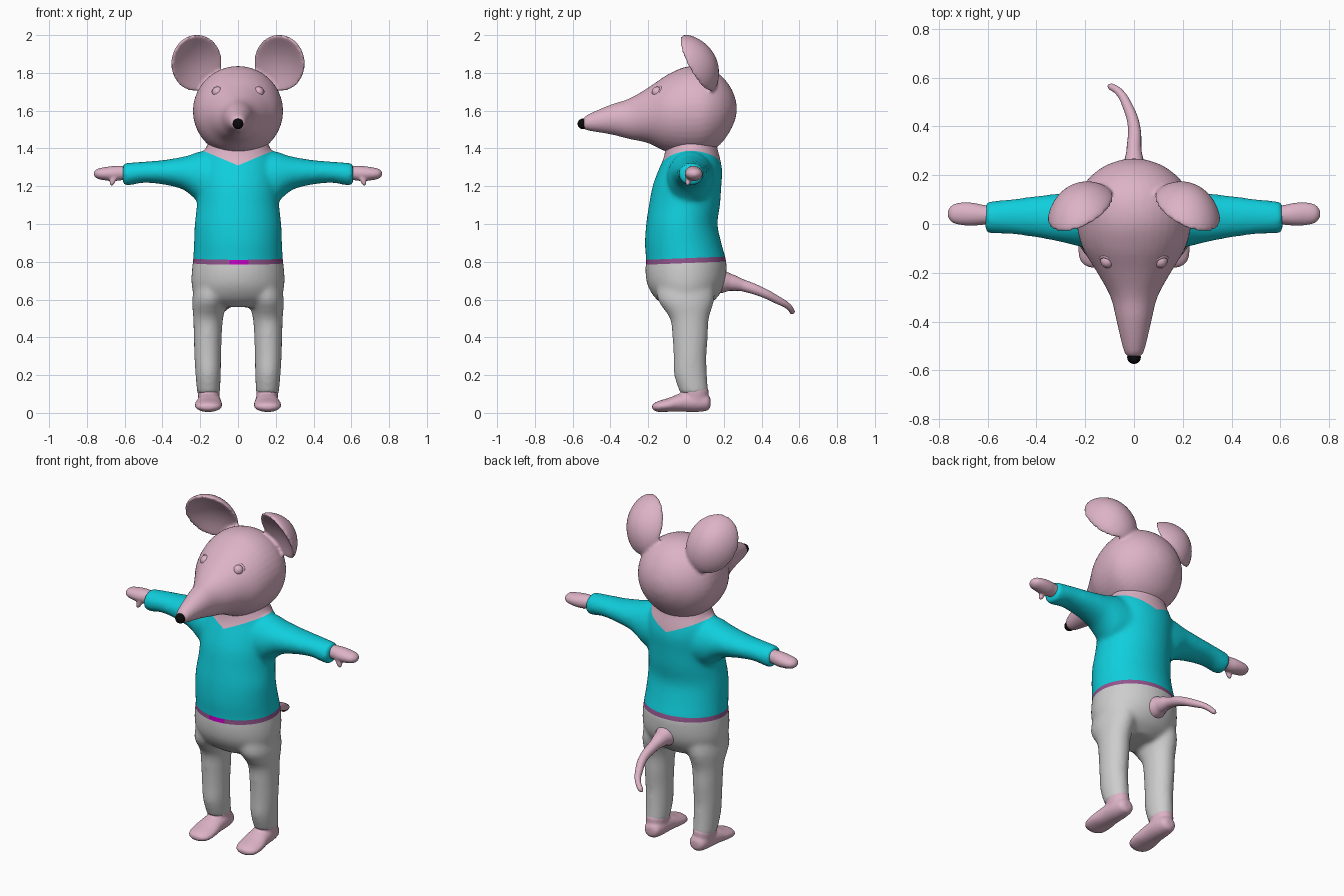
import bpy, bmesh, math
from mathutils import Matrix, Vector

cube = bpy.data.objects.get("Cube")
if cube:
    bpy.data.objects.remove(cube, do_unlink=True)


def material(name, rgb):
    mat = bpy.data.materials.new(name)
    mat.use_nodes = True
    mat.diffuse_color = (*rgb, 1)
    mat.node_tree.nodes["Principled BSDF"].inputs["Base Color"].default_value = (*rgb, 1)
    return mat


PINK = material("pink skin", (.72, .45, .56))
TEAL = material("turquoise shirt", (.005, .62, .72))
GREY = material("light grey trousers", (.61, .61, .61))
PURPLE = material("purple belt", (.29, .09, .27))
MAGENTA = material("magenta buckle", (.57, 0, .57))
BLACK = material("black nose", (.003, .003, .003))


def spline(rows, steps=4):
    """Catmull-Rom interpolation of section rows."""
    rows = [Vector(r) for r in rows]
    out = []
    for i in range(len(rows) - 1):
        p0, p1, p2 = rows[max(i - 1, 0)], rows[i], rows[i + 1]
        p3 = rows[min(i + 2, len(rows) - 1)]
        for k in range(steps):
            t = k / steps
            out.append(p1 + (p2 - p0) * (t / 2)
                       + (p0 * 2 - p1 * 5 + p2 * 4 - p3) * (t * t / 2)
                       + (p1 * 3 - p0 - p2 * 3 + p3) * (t ** 3 / 2))
    return out + [rows[-1]]


def loft(bm, axis, rows, side=1, n=40):
    """Ellipses along an axis: rows of (position, centre a, centre b, radius a, radius b)."""
    rings = []
    for t, a, b, ra, rb in spline(rows):
        ring = []
        for i in range(n):
            ang = math.tau * i / n
            co = [a + ra * math.cos(ang), b + rb * math.sin(ang)]
            co.insert("XYZ".index(axis), t)
            ring.append(bm.verts.new((co[0] * side, co[1], co[2])))
        rings.append(ring)
    for r, s in zip(rings, rings[1:]):
        for i in range(n):
            j = (i + 1) % n
            bm.faces.new((r[i], r[j], s[j], s[i]))
    bm.faces.new(rings[0])
    bm.faces.new(rings[-1])


def ball(bm, centre, size):
    mat = Matrix.Translation(centre) @ Matrix.Diagonal((*size, 1))
    bmesh.ops.create_uvsphere(bm, u_segments=32, v_segments=20, radius=1, matrix=mat)


def finish(name, bm, mats, voxel=0, smooth=0):
    """Turn a bmesh into an object, fusing overlapping volumes if asked."""
    bmesh.ops.recalc_face_normals(bm, faces=bm.faces)
    me = bpy.data.meshes.new(name)
    bm.to_mesh(me)
    bm.free()
    ob = bpy.data.objects.new(name, me)
    bpy.context.collection.objects.link(ob)
    if voxel:
        mod = ob.modifiers.new("fuse", 'REMESH')
        mod.mode, mod.voxel_size = 'VOXEL', voxel
        mod = ob.modifiers.new("soften", 'SMOOTH')
        mod.factor, mod.iterations = .5, smooth
        dg = bpy.context.evaluated_depsgraph_get()
        baked = bpy.data.meshes.new_from_object(ob.evaluated_get(dg))
        ob.modifiers.clear()
        ob.data = baked
    ob.data.materials.clear()
    for m in mats:
        ob.data.materials.append(m)
    ob.data.shade_smooth()
    return ob


# Clothed body: torso, sleeves and trouser legs fused together
bm = bmesh.new()
loft(bm, "Z", [
    (.56, 0, 0, .12, .1), (.6, 0, 0, .222, .155), (.65, 0, 0, .241, .192),
    (.7, 0, 0, .247, .21), (.76, 0, 0, .244, .215), (.81, 0, 0, .238, .212),
    (.9, 0, -.015, .233, .202), (1, 0, -.022, .229, .189), (1.1, 0, -.008, .218, .188),
    (1.2, 0, .005, .215, .182), (1.28, 0, .022, .213, .17), (1.34, 0, .03, .203, .152),
    (1.38, 0, .03, .182, .142), (1.42, 0, .028, .163, .135), (1.47, 0, .03, .15, .13)])
for s in (1, -1):
    loft(bm, "X", [
        (.1, .025, 1.24, .13, .14), (.2, .023, 1.248, .12, .135), (.25, .024, 1.26, .11, .107),
        (.3, .026, 1.27, .1, .084), (.4, .03, 1.274, .085, .064), (.5, .03, 1.274, .072, .056),
        (.57, .028, 1.265, .067, .06), (.61, .028, 1.263, .064, .058)], s)
    loft(bm, "Z", [
        (.7, .125, 0, .1, .15), (.6, .148, 0, .094, .15), (.5, .158, .018, .079, .103),
        (.4, .16, .022, .074, .094), (.3, .16, .021, .071, .087), (.2, .158, .024, .067, .087),
        (.1, .156, .045, .06, .075)], s)
body = finish("clothed_body", bm, [TEAL, GREY, PURPLE, MAGENTA, PINK], .012, 10)

# Cut clean colour borders for the belt, buckle and collar
BELT, HALF, SLOPE = .806, .013, .04
cuts = [((0, 0, BELT + HALF), (0, -SLOPE, 1)), ((0, 0, BELT - HALF), (0, -SLOPE, 1)),
        ((-.045, 0, 0), (1, 0, 0)), ((.055, 0, 0), (1, 0, 0)),
        ((0, 0, 1.31), (.42, 0, -1)), ((0, 0, 1.31), (-.42, 0, -1))]
bm = bmesh.new()
bm.from_mesh(body.data)
for co, no in cuts:
    bmesh.ops.bisect_plane(bm, geom=bm.verts[:] + bm.edges[:] + bm.faces[:],
                           plane_co=co, plane_no=no, dist=1e-5)
for f in bm.faces:
    c = f.calc_center_median()
    d = c.z - SLOPE * c.y - BELT
    if c.z > 1.31 + .42 * abs(c.x):
        f.material_index = 4
    elif abs(d) < HALF:
        f.material_index = 3 if c.y < 0 and -.045 < c.x < .055 else 2
    else:
        f.material_index = 0 if d > 0 else 1
bm.to_mesh(body.data)
bm.free()

# Head: skull and long snout, dished ears, eyes
bm = bmesh.new()
loft(bm, "Y", [
    (-.545, 0, 1.532, .022, .022), (-.52, 0, 1.537, .042, .042), (-.4, 0, 1.553, .071, .078),
    (-.3, 0, 1.557, .096, .107), (-.2, 0, 1.575, .15, .147), (-.1, 0, 1.585, .21, .204),
    (0, 0, 1.596, .235, .236), (.1, 0, 1.6, .234, .23), (.18, 0, 1.605, .192, .185),
    (.235, 0, 1.61, .125, .115), (.262, 0, 1.61, .055, .05), (.268, 0, 1.61, .01, .01)])
pose = (Matrix.Translation((.218, .06, 1.85)) @ Matrix.Rotation(math.radians(-22), 4, 'Z')
        @ Matrix.Rotation(math.radians(25), 4, 'X') @ Matrix.Rotation(math.radians(25), 4, 'Y'))
for s in (1, -1):
    ear = bmesh.ops.create_uvsphere(bm, u_segments=40, v_segments=28, radius=1)["verts"]
    for v in ear:
        x, y, z = v.co
        depth = (.05 if y > 0 else .022) * y + .05 * y * y
        p = pose @ Vector((.14 * x, depth, .17 * z))
        v.co = (p.x * s, p.y, p.z)
finish("head_and_ears", bm, [PINK], .009, 5)

for s, label in ((1, "left"), (-1, "right")):
    # Eyeball with a thin lid rim
    bm = bmesh.new()
    ball(bm, (.108 * s, -.152, 1.698), (.029, .029, .029))
    finish(label + "_eye", bm, [PINK])
    bpy.ops.mesh.primitive_torus_add(major_radius=.031, minor_radius=.007, major_segments=32,
                                     minor_segments=10, location=(.108 * s, -.153, 1.7),
                                     rotation=(math.radians(62), 0, math.radians(28 * s)))
    lid = bpy.context.object
    lid.name = label + "_eyelid"
    lid.data.materials.append(PINK)
    lid.data.shade_smooth()

    # Mitten hand with a small thumb pointing down
    bm = bmesh.new()
    loft(bm, "X", [
        (.56, .035, 1.27, .04, .038), (.61, .037, 1.27, .04, .038), (.66, .04, 1.267, .047, .04),
        (.71, .042, 1.266, .046, .034), (.745, .042, 1.266, .036, .026),
        (.763, .042, 1.266, .014, .01)], s)
    loft(bm, "Z", [(1.27, .645, .02, .03, .022), (1.235, .66, .012, .018, .016),
                   (1.212, .668, .01, .012, .012), (1.203, .669, .01, .005, .005)], s)
    finish(label + "_hand", bm, [PINK], .006, 4)

    # Foot and ankle
    bm = bmesh.new()
    loft(bm, "Y", [
        (.13, .15, .055, .02, .02), (.115, .15, .055, .045, .042), (.06, .151, .06, .058, .055),
        (-.02, .153, .056, .064, .05), (-.09, .156, .043, .073, .037), (-.145, .157, .034, .066, .029),
        (-.172, .157, .032, .042, .018), (-.18, .157, .032, .012, .006)], s)
    loft(bm, "Z", [(.03, .153, .05, .05, .06), (.09, .155, .048, .057, .07),
                   (.125, .156, .045, .058, .074), (.14, .156, .045, .05, .065)], s)
    finish(label + "_foot", bm, [PINK], .008, 5)

# Nose tip
bm = bmesh.new()
ball(bm, (0, -.546, 1.53), (.028, .028, .028))
finish("nose", bm, [BLACK])

# Tail: tapered curve with a flared root
curve = bpy.data.curves.new("tail", 'CURVE')
curve.dimensions = '3D'
curve.bevel_depth, curve.bevel_resolution, curve.use_fill_caps = 1, 6, True
path = [(0, .19, .695, .062), (0, .235, .69, .045), (0, .3, .675, .031), (0, .4, .64, .025),
        (-.025, .48, .6, .021), (-.06, .54, .565, .016), (-.095, .563, .535, .014),
        (-.105, .566, .528, .006)]
sp = curve.splines.new('BEZIER')
sp.bezier_points.add(len(path) - 1)
for bp, (x, y, z, r) in zip(sp.bezier_points, path):
    bp.co, bp.radius = (x, y, z), r
    bp.handle_left_type = bp.handle_right_type = 'AUTO'
curve.materials.append(PINK)
bpy.context.collection.objects.link(bpy.data.objects.new("tail", curve))
